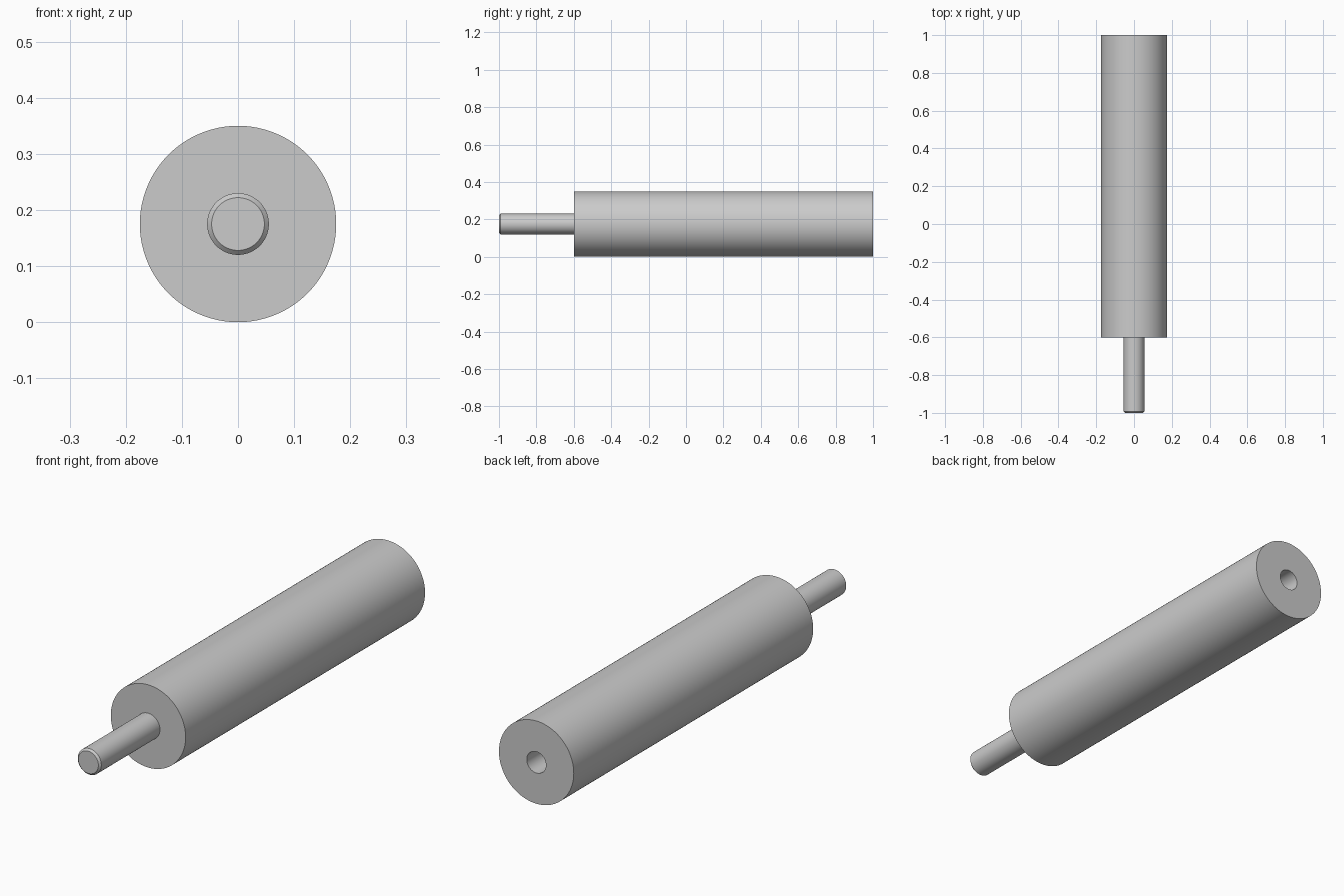
import bpy, bmesh, math

if "Cube" in bpy.data.objects:
    bpy.data.objects.remove(bpy.data.objects["Cube"])

SEGMENTS = 96
AXIS_Z = 0.175

def lathe(name, profile):
    """Revolve (radius, y) points about the horizontal y axis; radius 0 closes the end."""
    bm = bmesh.new()
    rings = []
    for r, y in profile:
        if r == 0:
            rings.append([bm.verts.new((0, y, AXIS_Z))])
            continue
        angles = [2 * math.pi * i / SEGMENTS for i in range(SEGMENTS)]
        rings.append([bm.verts.new((r * math.cos(a), y, AXIS_Z + r * math.sin(a))) for a in angles])
    for a, b in zip(rings, rings[1:]):
        for i in range(SEGMENTS):
            j = (i + 1) % SEGMENTS
            if len(a) == 1:
                bm.faces.new((a[0], b[i], b[j]))
            elif len(b) == 1:
                bm.faces.new((a[i], b[0], a[j]))
            else:
                bm.faces.new((a[i], b[i], b[j], a[j]))
    bmesh.ops.recalc_face_normals(bm, faces=bm.faces)
    mesh = bpy.data.meshes.new(name)
    bm.to_mesh(mesh)
    bm.free()
    obj = bpy.data.objects.new(name, mesh)
    bpy.context.collection.objects.link(obj)
    bpy.ops.object.select_all(action='DESELECT')
    obj.select_set(True)
    bpy.context.view_layer.objects.active = obj
    bpy.ops.object.shade_smooth_by_angle(angle=math.radians(30))
    return obj

# Standoff: chamfered stud, thick round body and blind hole in the back face
lathe("standoff_pillar", [
    (0, -1.0), (0.047, -1.0), (0.055, -0.992), (0.055, -0.6),   # stud
    (0.175, -0.6), (0.175, 1.0),                                # body
    (0.045, 1.0), (0.045, 0.6), (0, 0.6),                       # blind hole
])
